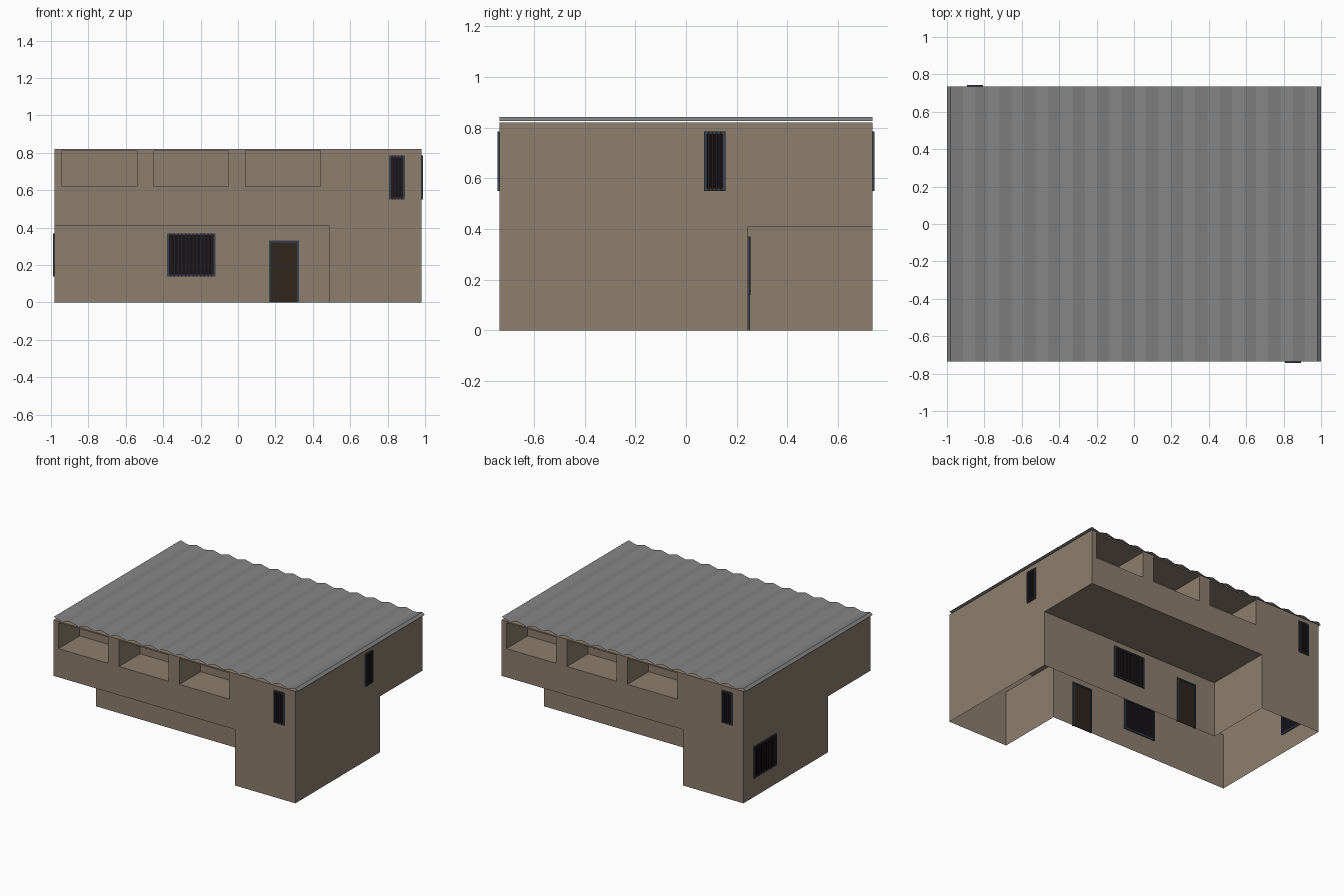
import bpy, bmesh, math
from mathutils import Vector

if "Cube" in bpy.data.objects:
    bpy.data.objects.remove(bpy.data.objects["Cube"])

W, D, H = 0.98, 0.735, 0.82      # half width, half depth, wall height
NX, NY, NZ = 0.49, 0.245, 0.41   # edges of the undercut corners
PI = math.pi


def material(name, r, g, b):
    m = bpy.data.materials.new(name)
    m.diffuse_color = (r, g, b, 1)
    m.use_nodes = True
    m.node_tree.nodes["Principled BSDF"].inputs["Base Color"].default_value = m.diffuse_color
    return m


WALL = material("plaster", 0.27, 0.21, 0.155)
ROOF = material("sheet_metal", 0.23, 0.23, 0.23)
FRAME = material("frame_paint", 0.04, 0.055, 0.075)
GLASS = material("dark_glass", 0.007, 0.006, 0.010)
BARS = material("bar_iron", 0.022, 0.012, 0.013)
DOOR = material("door_wood", 0.028, 0.018, 0.012)


def make(name, polys, mat, loc=(0, 0, 0), rot=0.0):
    """Object from a list of polygons (lists of points)."""
    bm = bmesh.new()
    for p in polys:
        bm.faces.new([bm.verts.new(c) for c in p])
    bmesh.ops.remove_doubles(bm, verts=bm.verts, dist=1e-5)
    me = bpy.data.meshes.new(name)
    bm.to_mesh(me)
    bm.free()
    me.materials.append(mat)
    ob = bpy.data.objects.new(name, me)
    bpy.context.collection.objects.link(ob)
    ob.location = loc
    ob.rotation_euler.z = rot
    return ob


def rect_y(y, x0, x1, z0, z1):   # faces -y
    return [(x0, y, z0), (x1, y, z0), (x1, y, z1), (x0, y, z1)]


def rect_x(x, y0, y1, z0, z1):   # faces +x
    return [(x, y0, z0), (x, y1, z0), (x, y1, z1), (x, y0, z1)]


def rect_z(z, x0, x1, y0, y1):   # faces +z
    return [(x0, y0, z), (x1, y0, z), (x1, y1, z), (x0, y1, z)]


def box(x0, x1, y0, y1, z0, z1):
    return [rect_y(y0, x0, x1, z0, z1), rect_y(y1, x0, x1, z0, z1)[::-1],
            rect_x(x1, y0, y1, z0, z1), rect_x(x0, y0, y1, z0, z1)[::-1],
            rect_z(z1, x0, x1, y0, y1), rect_z(z0, x0, x1, y0, y1)[::-1]]


# Opening: frame, panel and optional vertical bars, set through the wall
def opening(name, width, z0, z1, loc, rot, panel, bars=0):
    h, t, d = width / 2, 0.010, 0.008
    frame = (box(-h, -h + t, -d, d, z0, z1) + box(h - t, h, -d, d, z0, z1)
             + box(-h + t, h - t, -d, d, z1 - t, z1))
    if bars:
        frame += box(-h + t, h - t, -d, d, z0, z0 + t)
    make(name + "_frame", frame, FRAME, loc, rot)
    make(name + "_panel", box(-h + t, h - t, -0.003, 0.003, z0, z1 - t), panel, loc, rot)
    grid = []
    for i in range(bars):
        x = -h + t + (width - 2 * t) * (i + 0.5) / bars
        grid += box(x - 0.004, x + 0.004, -d - 0.001, -0.003, z0, z1)
    if grid:
        make(name + "_bars", grid, BARS, loc, rot)


# The two halves of the building are the same, turned by half a circle
RZ0, RZ1, RD = 0.62, 0.81, 0.245   # balcony recess heights and depth
recesses = [(x, x + 0.40) for x in (-0.94, -0.45, 0.04)]

for side, rot in (("front", 0.0), ("back", PI)):
    s = 1 if rot == 0 else -1
    # upper wall strips around the balcony openings, and corner block wall
    wall = [rect_y(-D, -W, NX, NZ, RZ0), rect_y(-D, -W, NX, RZ1, H),
            rect_y(-D, NX, W, 0, H)]
    edges = [-W] + [v for r in recesses for v in r] + [NX]
    for a, b in zip(edges[::2], edges[1::2]):
        wall.append(rect_y(-D, a, b, RZ0, RZ1))
    make(side + "_wall", wall, WALL, rot=rot)

    # recessed balconies
    for i, (a, b) in enumerate(recesses):
        make(f"{side}_balcony_{i + 1}",
             [rect_y(-D + RD, a, b, RZ0, RZ1),
              rect_x(a, -D, -D + RD, RZ0, RZ1),
              rect_x(b, -D, -D + RD, RZ0, RZ1)[::-1],
              rect_z(RZ0, a, b, -D, -D + RD),
              rect_z(RZ1, a, b, -D, -D + RD)[::-1]], WALL, rot=rot)

    # side wall with its undercut corner
    make(side + "_side_wall",
         [[(W, -D, 0), (W, NY, 0), (W, NY, NZ), (W, D, NZ), (W, D, H), (W, -D, H)]],
         WALL, rot=rot)

    # undercut: soffit, set-back ground floor wall, inner side of corner block
    make(side + "_undercut",
         [rect_z(NZ, -W, NX, -D, -NY)[::-1],
          rect_y(-NY, -W, NX, 0, NZ),
          rect_x(NX, -D, -NY, 0, NZ)[::-1]], WALL, rot=rot)

    # windows and door
    opening(side + "_window", 0.26, 0.14, 0.37, (-0.25 * s, -NY * s, 0), rot, GLASS, 12)
    opening(side + "_door", 0.16, 0.0, 0.33, (0.245 * s, -NY * s, 0), rot, DOOR)
    opening(side + "_slit_window", 0.085, 0.55, 0.785, (0.85 * s, -D * s, 0), rot, GLASS, 4)

opening("right_slit_window", 0.085, 0.55, 0.785, (W, 0.113, 0), PI / 2, GLASS, 4)
opening("left_window", 0.26, 0.14, 0.37, (-W, 0.49, 0), -PI / 2, GLASS, 12)

# flat ceiling under the roof
make("ceiling", [rect_z(H, -W, W, -D, D)], WALL)

# corrugated roof: zigzag profile run from front to back
waves = 15
profile = [(-1.0, 0.825)]
for i in range(2 * waves + 1):
    profile.append((-W + W * i / waves, 0.825 if i % 2 else 0.842))
profile.append((1.0, 0.825))
make("corrugated_roof",
     [[(a, -D, za), (b, -D, zb), (b, D, zb), (a, D, za)]
      for (a, za), (b, zb) in zip(profile, profile[1:])], ROOF)
